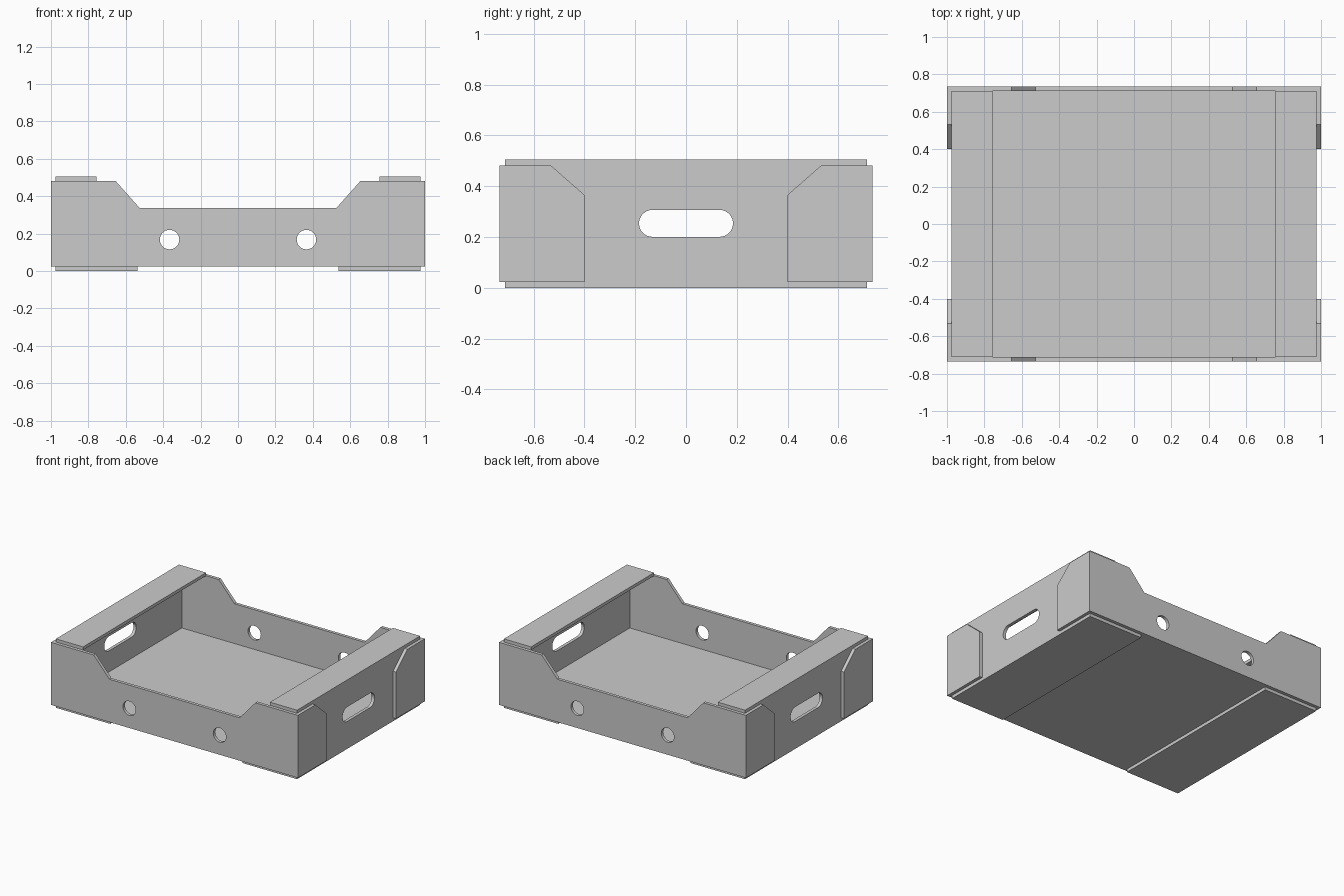
import bpy, bmesh, math
from mathutils import Matrix, Vector

if "Cube" in bpy.data.objects:
    bpy.data.objects.remove(bpy.data.objects["Cube"])

T = 0.023                      # board thickness
W, D = 1.0, 0.735              # half width, half depth
LOW, RIM, TOP = 0.024, 0.482, 0.505


def panel(name, outline, axis, start, end, holes=()):
    """Flat board: outline (and holes) extruded along an axis from start to end."""
    place = {
        "x": lambda u, v, w: (w, u, v),
        "y": lambda u, v, w: (u, w, v),
        "z": lambda u, v, w: (u, v, w),
    }[axis]
    bm = bmesh.new()
    edges = []
    for loop in (outline, *holes):
        vs = [bm.verts.new((u, v, 0)) for u, v in loop]
        edges += [bm.edges.new((vs[i - 1], vs[i])) for i in range(len(vs))]
    bmesh.ops.triangle_fill(bm, edges=edges, use_beauty=True, normal=(0, 0, 1))
    bmesh.ops.dissolve_limit(bm, angle_limit=0.01, verts=bm.verts[:], edges=bm.edges[:])
    ext = bmesh.ops.extrude_face_region(bm, geom=bm.faces[:])["geom"]
    bmesh.ops.translate(bm, vec=(0, 0, end - start),
                        verts=[g for g in ext if isinstance(g, bmesh.types.BMVert)])
    for v in bm.verts:
        v.co = place(v.co.x, v.co.y, v.co.z + start)
    bmesh.ops.recalc_face_normals(bm, faces=bm.faces[:])
    mesh = bpy.data.meshes.new(name)
    bm.to_mesh(mesh)
    bm.free()
    obj = bpy.data.objects.new(name, mesh)
    bpy.context.collection.objects.link(obj)
    return obj


def rect(u0, u1, v0, v1):
    return [(u0, v0), (u1, v0), (u1, v1), (u0, v1)]


def slot(cu, cv, half, r, n=16):
    """Rounded slot; a circle when half is 0."""
    pts = []
    for side, a0 in ((1, -math.pi / 2), (-1, math.pi / 2)):
        for i in range(n + (half > 0)):
            a = a0 + math.pi * i / n
            pts.append((cu + side * half + r * math.cos(a), cv + r * math.sin(a)))
    return pts


# floor board
panel("floor", rect(-W + 2 * T, W - 2 * T, -D + T, D - T), "z", LOW, LOW + T)

# long walls with lowered middle and vent holes
wall = [(-W, LOW), (W, LOW), (W, RIM), (0.655, RIM), (0.527, 0.338),
        (-0.527, 0.338), (-0.655, RIM), (-W, RIM)]
vents = [slot(x, 0.168, 0, 0.052) for x in (-0.366, 0.366)]
for s, side in ((-1, "front"), (1, "back")):
    panel(side + "_wall", wall, "y", s * (D - T), s * D, vents)

# end walls with handle slot, folded top and bottom flaps, corner tabs
handle = slot(0, 0.254, 0.132, 0.053)
for s, side in ((-1, "left"), (1, "right")):
    panel(side + "_end_wall", rect(-D + T, D - T, 0, TOP), "x",
          s * (W - 2 * T), s * (W - T), [handle])
    inner = s * (W - 2 * T)
    for name, x, z in (("_top_flap", 0.757, RIM), ("_bottom_flap", 0.537, 0)):
        u0, u1 = sorted((s * x, inner))
        panel(side + name, rect(u0, u1, -D + T, D - T), "z", z, z + T)
    for f, end in ((-1, "front"), (1, "back")):
        tab = [(f * (D - T), LOW), (f * (D - T), RIM), (f * 0.532, RIM),
               (f * 0.4, 0.366), (f * 0.4, LOW)]
        panel(f"{side}_{end}_corner_tab", tab, "x", s * (W - T), s * W)
